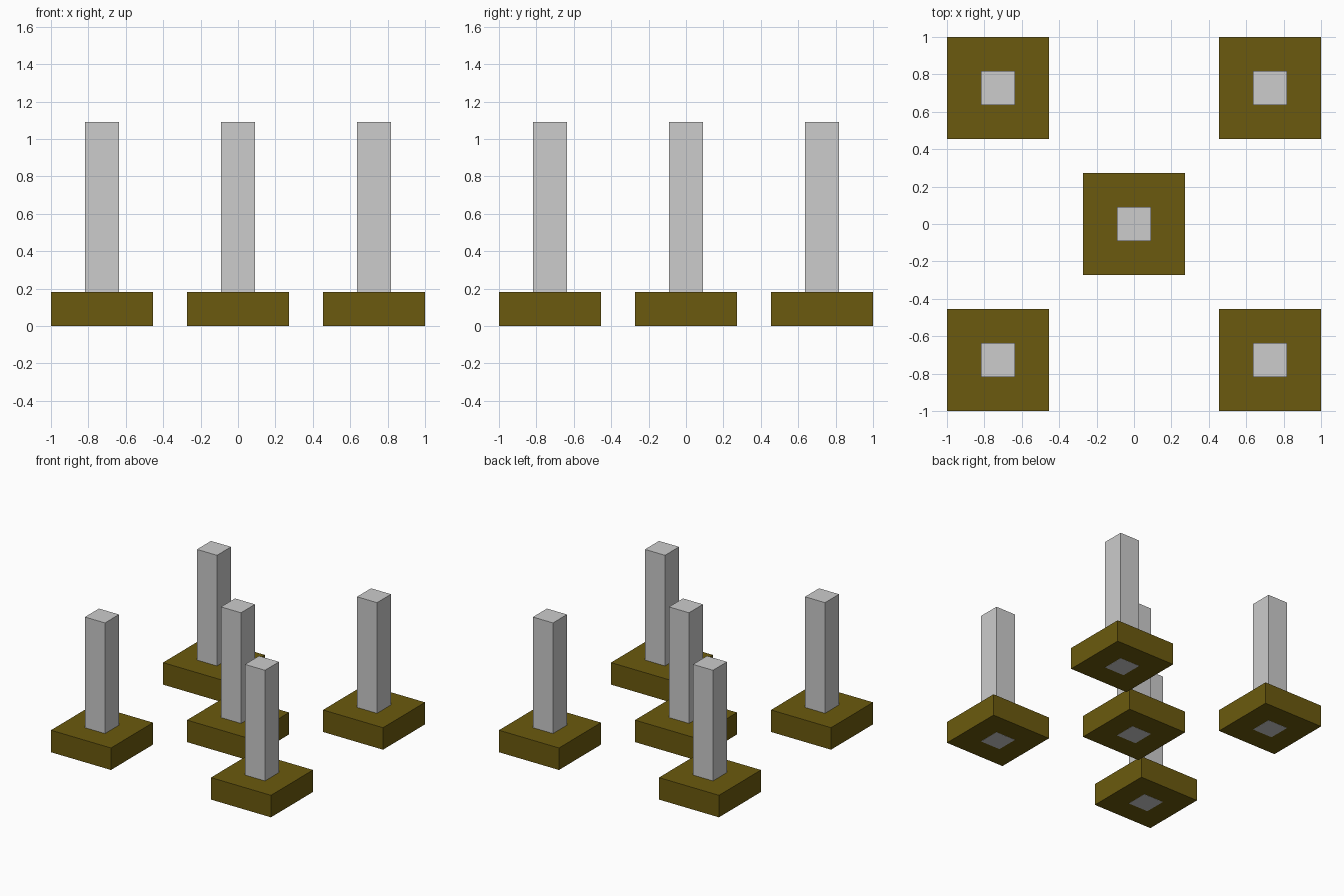
import bpy
import bmesh
from mathutils import Matrix

if "Cube" in bpy.data.objects:
    bpy.data.objects.remove(bpy.data.objects["Cube"])

U = 1 / 11  # module size: the whole footprint is 22 modules wide


def material(name, rgb):
    m = bpy.data.materials.new(name)
    m.diffuse_color = (*rgb, 1)
    m.use_nodes = True
    m.node_tree.nodes["Principled BSDF"].inputs["Base Color"].default_value = m.diffuse_color
    return m


olive = material("olive brown", (0.147, 0.102, 0.0044))
grey = material("light grey", (0.604, 0.604, 0.604))


def box(name, x, y, width, z0, z1, mat):
    bm = bmesh.new()
    bmesh.ops.create_cube(bm, size=1, matrix=Matrix.Translation((x, y, (z0 + z1) / 2))
                          @ Matrix.Diagonal((width, width, z1 - z0, 1)))
    mesh = bpy.data.meshes.new(name)
    bm.to_mesh(mesh)
    bm.free()
    mesh.materials.append(mat)
    obj = bpy.data.objects.new(name, mesh)
    bpy.context.collection.objects.link(obj)


# Four corner posts and a centre post, each running through a square base
spots = {"front_left": (-8, -8), "front_right": (8, -8), "centre": (0, 0),
         "back_left": (-8, 8), "back_right": (8, 8)}
for label, (x, y) in spots.items():
    # base sits a hair above the post's foot so the foot shows underneath
    box(label + "_base", x * U, y * U, 6 * U, 0.001, 2 * U, olive)
    box(label + "_post", x * U, y * U, 2 * U, 0, 12 * U, grey)
